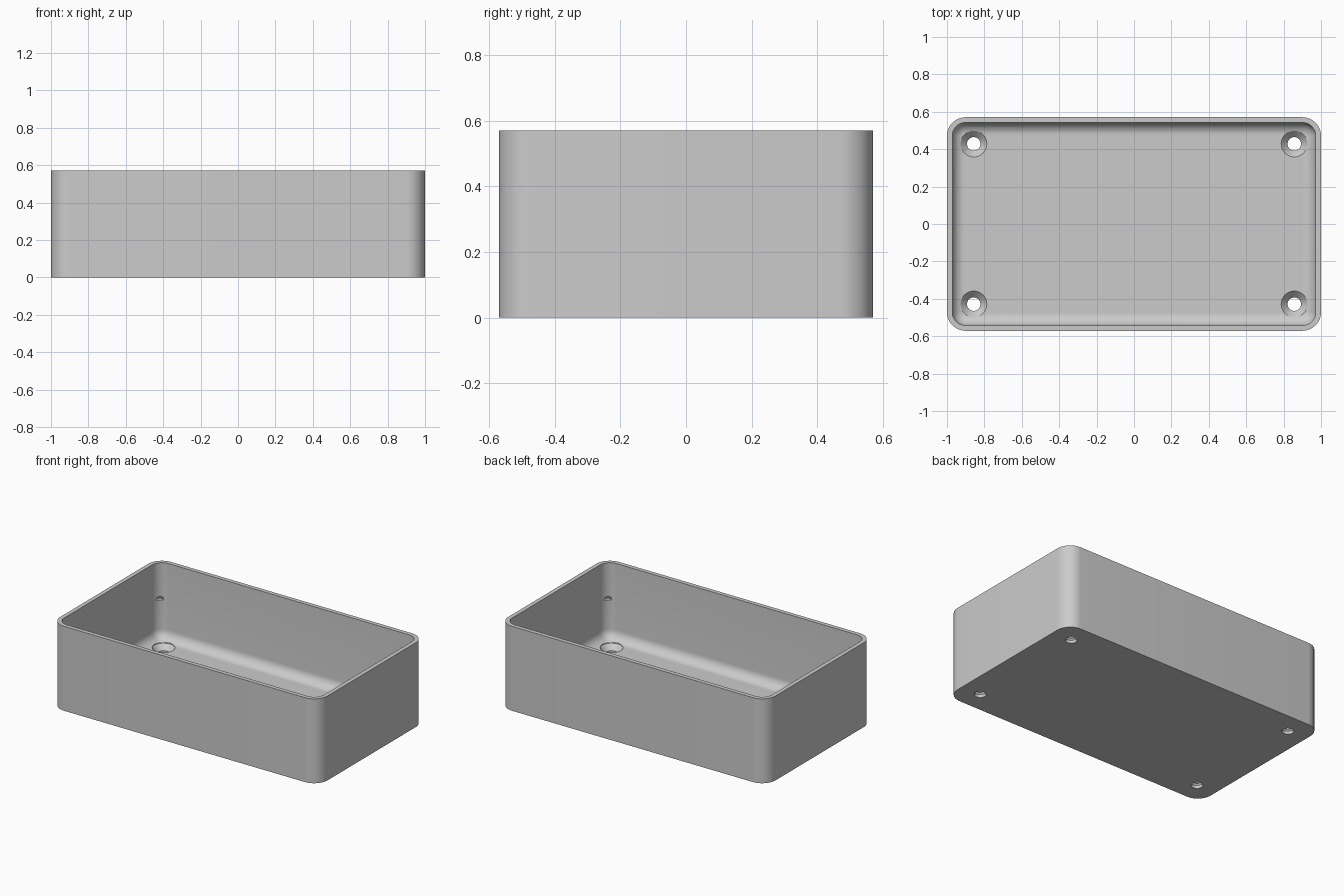
import bpy
import bmesh
from math import sin, cos, pi

cube = bpy.data.objects.get("Cube")
if cube:
    bpy.data.objects.remove(cube)

HX, HY, H = 1.0, 0.571, 0.571
R, WALL, FLOOR, FILLET = 0.1, 0.0286, 0.057, 0.065
HOLE_X, HOLE_Y = 0.857, 0.4286

plastic = bpy.data.materials.new("grey plastic")
plastic.use_nodes = True
GREY = (0.6, 0.6, 0.6, 1)
plastic.diffuse_color = GREY
plastic.node_tree.nodes["Principled BSDF"].inputs["Base Color"].default_value = GREY


def rounded_ring(inset, z, steps=12):
    """Points of a rounded rectangle, inset from the outer wall."""
    r = R - inset
    pts = []
    for i, (sx, sy) in enumerate([(1, 1), (-1, 1), (-1, -1), (1, -1)]):
        for k in range(steps + 1):
            a = (i + k / steps) * pi / 2
            pts.append((sx * (HX - R) + r * cos(a), sy * (HY - R) + r * sin(a), z))
    return pts


def circle_ring(cx, cy, r, z, steps=40):
    return [(cx + r * cos(2 * pi * k / steps), cy + r * sin(2 * pi * k / steps), z)
            for k in range(steps)]


def skin(name, rings):
    """Closed solid through a stack of rings, capped at both ends."""
    bm = bmesh.new()
    loops = [[bm.verts.new(p) for p in ring] for ring in rings]
    n = len(loops[0])
    for a, b in zip(loops, loops[1:]):
        for k in range(n):
            j = (k + 1) % n
            bm.faces.new((a[k], a[j], b[j], b[k]))
    bm.faces.new(loops[0][::-1])
    bm.faces.new(loops[-1])
    bmesh.ops.recalc_face_normals(bm, faces=bm.faces)
    mesh = bpy.data.meshes.new(name)
    bm.to_mesh(mesh)
    bm.free()
    mesh.materials.append(plastic)
    obj = bpy.data.objects.new(name, mesh)
    bpy.context.collection.objects.link(obj)
    return obj


# Open tray: outer wall, rim, inner wall and filleted floor
rings = [rounded_ring(0, 0), rounded_ring(0, H), rounded_ring(WALL, H)]
for k in range(11):
    a = k / 10 * pi / 2
    rings.append(rounded_ring(WALL + FILLET * (1 - cos(a)), FLOOR + FILLET * (1 - sin(a))))
tray = skin("tray", rings)

# Countersunk screw holes and small dents inside the corners
cutters = []
for sx in (-1, 1):
    for sy in (-1, 1):
        profile = [(0.036, -0.05), (0.036, 0.02), (0.07, FLOOR - 0.002), (0.07, 0.15)]
        cutters.append(skin("screw_hole_cutter", [
            circle_ring(sx * HOLE_X, sy * HOLE_Y, r, z) for r, z in profile]))
        d = (R - WALL) * cos(pi / 4)
        cx, cy = sx * (HX - R + d), sy * (HY - R + d)
        cutters.append(skin("dent_cutter", [
            circle_ring(cx, cy, 0.024 * cos(a), 0.32 + 0.024 * sin(a), 20)
            for a in (0, 0.3, 0.6, 0.9, 1.2, 1.5)]))

bpy.ops.object.select_all(action="DESELECT")
bpy.context.view_layer.objects.active = tray
tray.select_set(True)
for cutter in cutters:
    cutter.hide_render = True
    mod = tray.modifiers.new("cut", "BOOLEAN")
    mod.operation = "DIFFERENCE"
    mod.solver = "EXACT"
    mod.object = cutter
    bpy.ops.object.modifier_apply(modifier=mod.name)
    bpy.data.objects.remove(cutter)

bpy.ops.object.shade_smooth_by_angle(angle=pi / 6)
